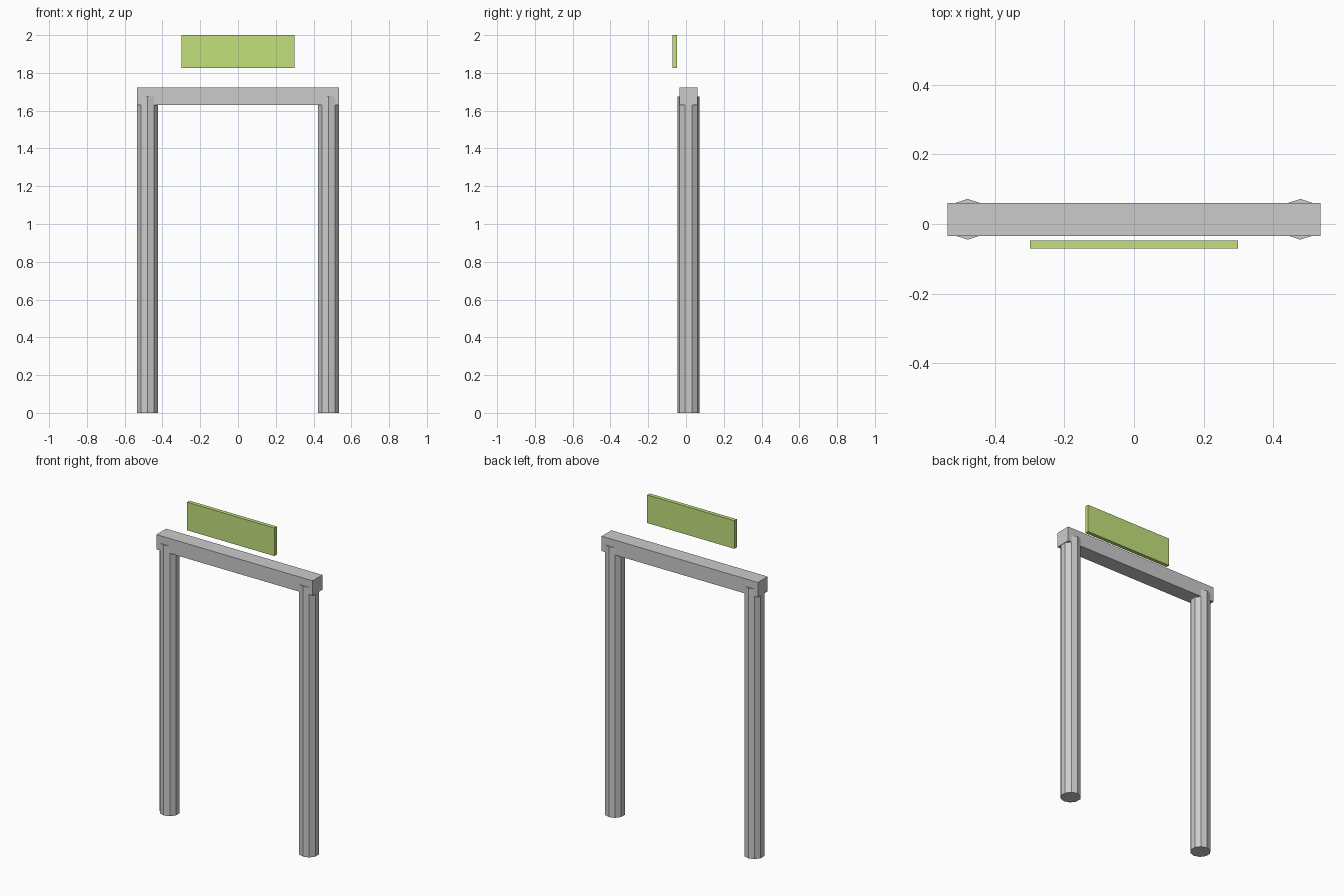
import bpy
import bmesh
from math import radians
from mathutils import Matrix

if "Cube" in bpy.data.objects:
    bpy.data.objects.remove(bpy.data.objects["Cube"])


def new_object(name, bm):
    mesh = bpy.data.meshes.new(name)
    bm.to_mesh(mesh)
    bm.free()
    obj = bpy.data.objects.new(name, mesh)
    bpy.context.collection.objects.link(obj)
    return obj


def box(name, lo, hi):
    size = [b - a for a, b in zip(lo, hi)]
    mid = [(a + b) / 2 for a, b in zip(lo, hi)]
    bm = bmesh.new()
    bmesh.ops.create_cube(bm, size=1, matrix=Matrix.LocRotScale(mid, None, size))
    return new_object(name, bm)


def post(name, x, y, radius, height):
    # ten-sided, with corners pointing to the front and back
    bm = bmesh.new()
    bmesh.ops.create_cone(
        bm, cap_ends=True, segments=10, radius1=radius, radius2=radius, depth=height,
        matrix=Matrix.Translation((x, y, height / 2)) @ Matrix.Rotation(radians(90), 4, 'Z'))
    bm.normal_update()
    corner = max(v.co.y for v in bm.verts) - y
    if corner < radius * 0.99:
        bmesh.ops.rotate(bm, verts=bm.verts, cent=(x, y, 0),
                         matrix=Matrix.Rotation(radians(18), 3, 'Z'))
    return new_object(name, bm)


# Two upright posts
for side, x in (("left", -0.478), ("right", 0.478)):
    post(side + "_post", x, 0.0135, 0.0585, 1.675)

# Cross beam over the posts
box("cross_beam", (-0.536, -0.0345, 1.63), (0.536, 0.061, 1.722))

# Floating sign board in front
board = box("sign_board", (-0.299, -0.071, 1.826), (0.299, -0.047, 2.0))
green = bpy.data.materials.new("light_green")
green.diffuse_color = (0.55, 0.75, 0.2, 1)
green.use_nodes = True
green.node_tree.nodes["Principled BSDF"].inputs["Base Color"].default_value = green.diffuse_color
board.data.materials.append(green)
